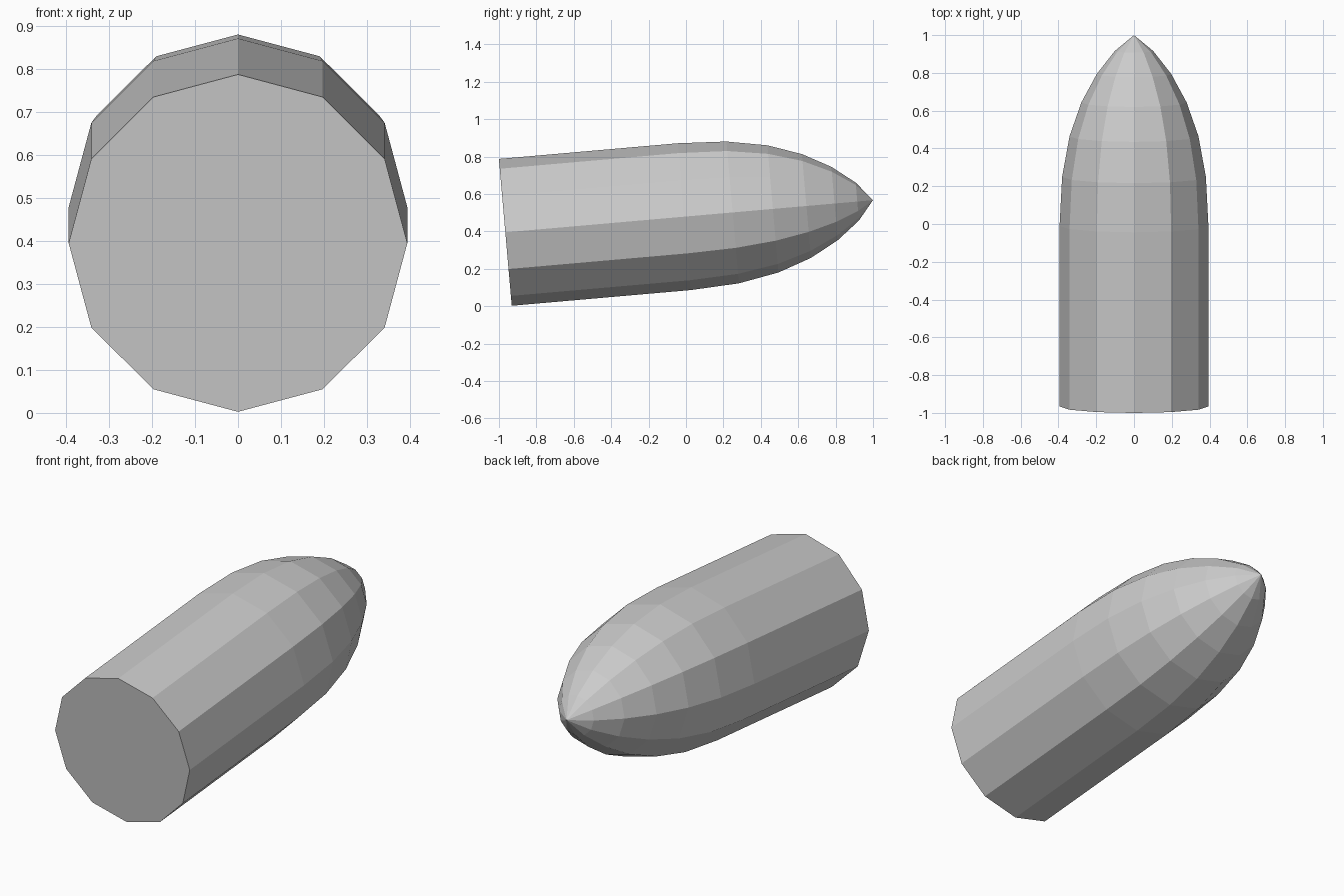
import bpy, bmesh
from math import sin, cos, tau, radians
from mathutils import Matrix

if "Cube" in bpy.data.objects:
    bpy.data.objects.remove(bpy.data.objects["Cube"])

SIDES = 12
R = 0.394
TILT = radians(5)
BASE_Y, BASE_Z = -0.966, 0.395

# Distance along the axis of each ring; nose radii follow a cosine
nose = [0.96, 1.22, 1.436, 1.616, 1.767, 1.889]
profile = [(0.0, R)] + [(s, R * cos(radians(15 * k))) for k, s in enumerate(nose)]
TIP = 1.973

bm = bmesh.new()
rings = [[bm.verts.new((r * sin(tau * i / SIDES), s, r * cos(tau * i / SIDES)))
          for i in range(SIDES)] for s, r in profile]
tip = bm.verts.new((0, TIP, 0))

# Barrel and curved nose
for a, b in zip(rings, rings[1:]):
    for i in range(SIDES):
        j = (i + 1) % SIDES
        bm.faces.new((a[i], a[j], b[j], b[i]))
# Pointed end and flat base
for i in range(SIDES):
    bm.faces.new((rings[-1][i], rings[-1][(i + 1) % SIDES], tip))
bm.faces.new(rings[0])
bmesh.ops.recalc_face_normals(bm, faces=bm.faces)

# Tip the whole shape slightly nose-up
bm.transform(Matrix.Translation((0, BASE_Y, BASE_Z)) @ Matrix.Rotation(TILT, 4, 'X'))

mesh = bpy.data.meshes.new("pointed_cylinder")
bm.to_mesh(mesh)
bm.free()
bpy.context.collection.objects.link(bpy.data.objects.new("pointed_cylinder", mesh))
